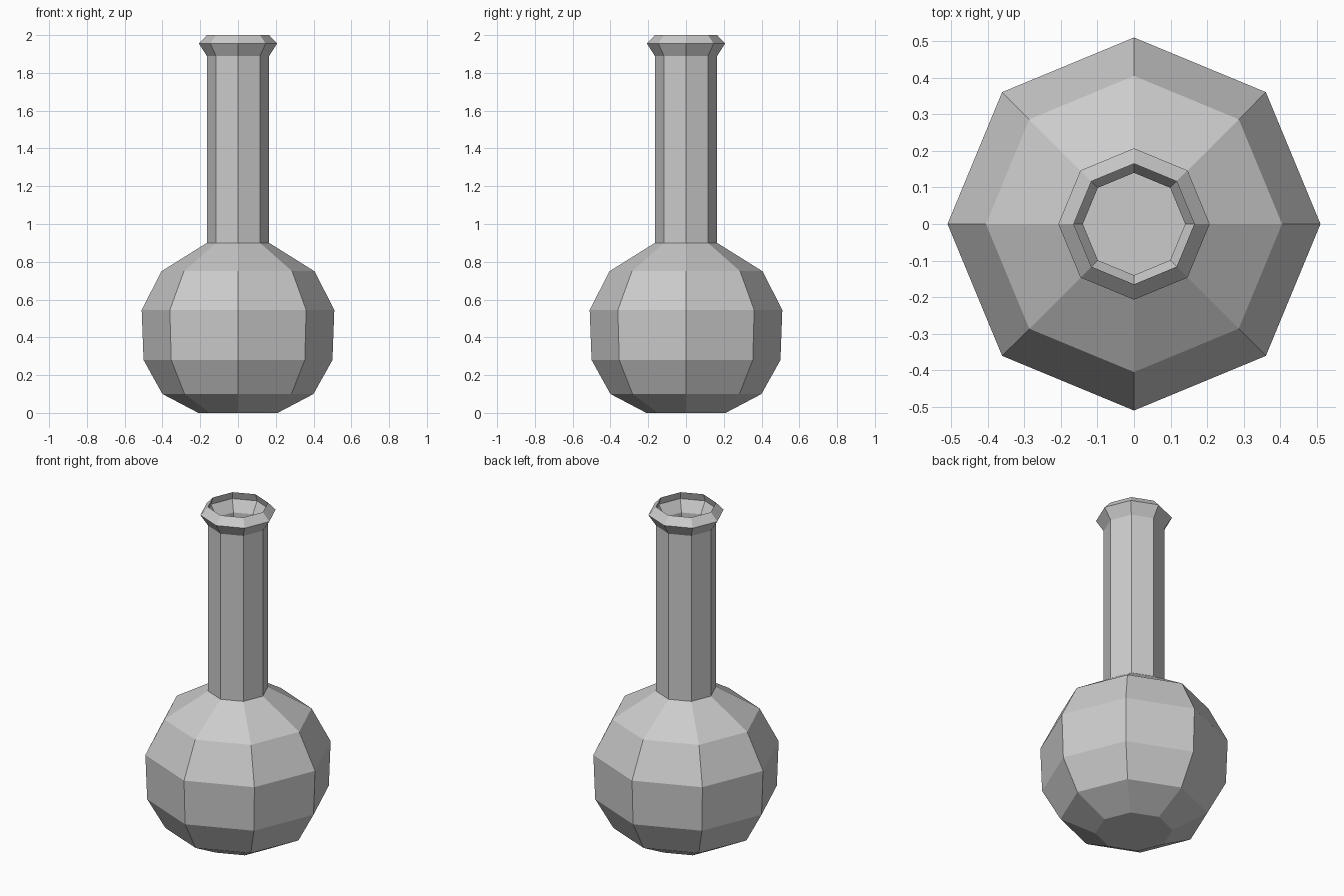
import bpy, bmesh
from math import cos, sin, tau

cube = bpy.data.objects.get("Cube")
if cube:
    bpy.data.objects.remove(cube, do_unlink=True)

SIDES = 8

glass = bpy.data.materials.new("plain_grey")
glass.use_nodes = True
grey = (0.6, 0.6, 0.6, 1)
glass.diffuse_color = grey
glass.node_tree.nodes["Principled BSDF"].inputs["Base Color"].default_value = grey


def lathe(name, profile, material):
    """Revolve (radius, height) pairs; cap the first and last rings."""
    bm = bmesh.new()
    rings = [[bm.verts.new((r * cos(tau * i / SIDES), r * sin(tau * i / SIDES), z))
              for i in range(SIDES)] for r, z in profile]
    for low, high in zip(rings, rings[1:]):
        for i in range(SIDES):
            j = (i + 1) % SIDES
            bm.faces.new((low[i], low[j], high[j], high[i]))
    bm.faces.new(rings[0][::-1])
    bm.faces.new(rings[-1])
    bmesh.ops.recalc_face_normals(bm, faces=bm.faces)
    mesh = bpy.data.meshes.new(name)
    bm.to_mesh(mesh)
    bm.free()
    mesh.materials.append(material)
    obj = bpy.data.objects.new(name, mesh)
    bpy.context.collection.objects.link(obj)
    return obj


# Round body, long neck and flared lip
outside = [(0.21, 0), (0.40, 0.10), (0.50, 0.28), (0.51, 0.545),
           (0.405, 0.75), (0.165, 0.90), (0.165, 1.89), (0.207, 1.955)]
rim = [(0.165, 2.0)]
# Hollow inside, following the outer wall down to the floor
inside = [(0.18, 1.955), (0.14, 1.89), (0.14, 0.885), (0.39, 0.73),
          (0.485, 0.54), (0.475, 0.285), (0.385, 0.12), (0.20, 0.025)]

lathe("flask", outside + rim + inside, glass)
